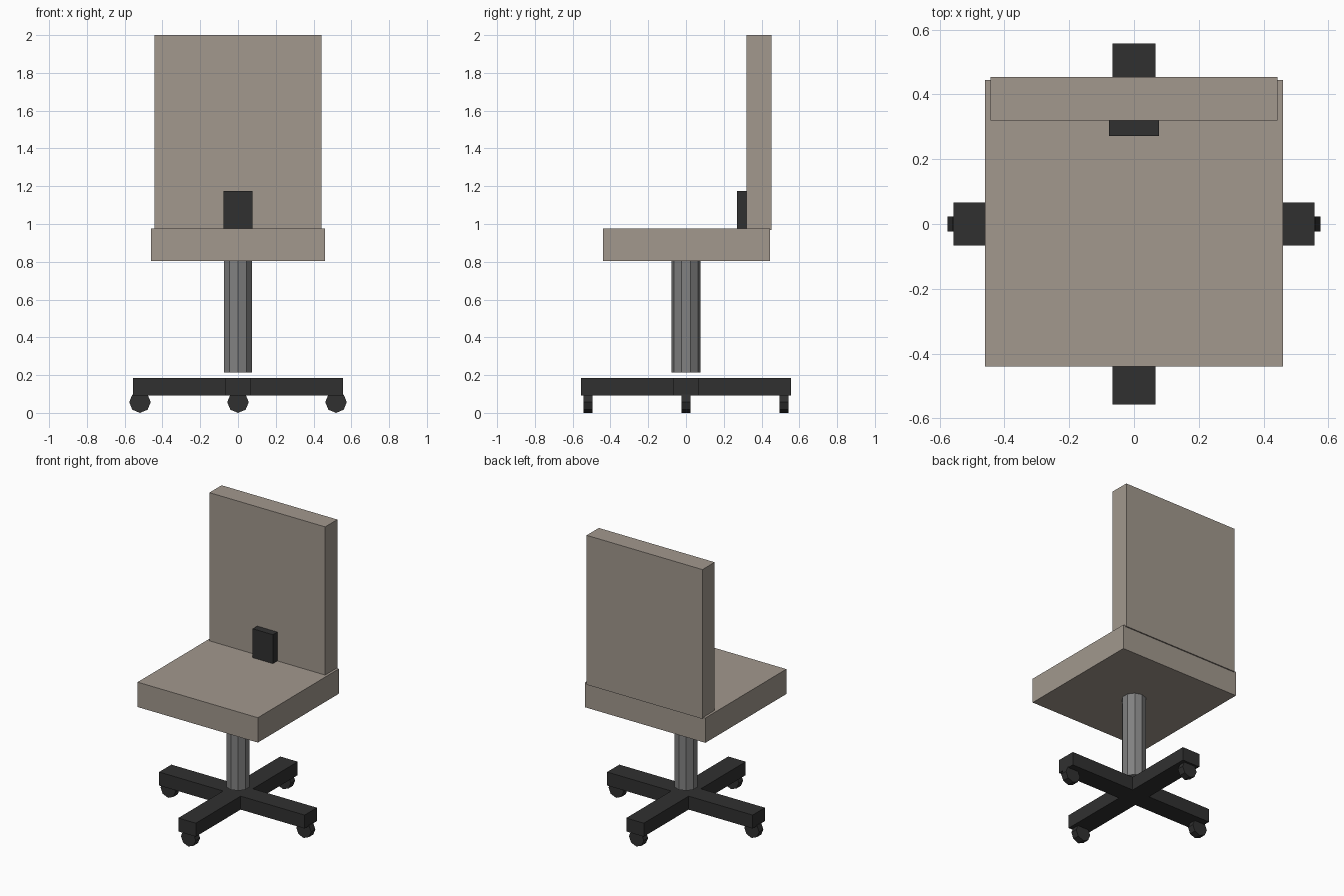
import bpy
from math import pi

if "Cube" in bpy.data.objects:
    bpy.data.objects.remove(bpy.data.objects["Cube"])


def material(name, rgb):
    m = bpy.data.materials.new(name)
    m.diffuse_color = (*rgb, 1)
    m.use_nodes = True
    m.node_tree.nodes["Principled BSDF"].inputs["Base Color"].default_value = m.diffuse_color
    return m


fabric = material("fabric", (0.36, 0.315, 0.27))
plastic = material("dark_plastic", (0.03, 0.03, 0.03))
metal = material("metal", (0.22, 0.22, 0.22))


def box(name, lo, hi, mat):
    bpy.ops.mesh.primitive_cube_add(size=1)
    o = bpy.context.object
    o.name = name
    o.location = [(a + b) / 2 for a, b in zip(lo, hi)]
    o.scale = [b - a for a, b in zip(lo, hi)]
    o.data.materials.append(mat)
    return o


def cylinder(name, sides, radius, depth, loc, mat, rot=(0, 0, 0)):
    bpy.ops.mesh.primitive_cylinder_add(vertices=sides, radius=radius, depth=depth,
                                        location=loc, rotation=rot)
    o = bpy.context.object
    o.name = name
    o.data.materials.append(mat)
    return o


# Cushions
box("seat", (-0.46, -0.44, 0.803), (0.46, 0.445, 0.975), fabric)
box("backrest", (-0.443, 0.32, 0.967), (0.443, 0.453, 2.0), fabric)

# Bracket joining the seat and backrest
box("back_bracket", (-0.077, 0.271, 0.96), (0.077, 0.335, 1.175), plastic)

# Ten-sided post, floating slightly above the base
cylinder("post", 10, 0.077, 0.595, (0, 0, 0.5125), metal)

# Cross-shaped base
box("base_bar_side", (-0.557, -0.067, 0.092), (0.557, 0.067, 0.185), plastic)
box("base_bar_front", (-0.067, -0.557, 0.092), (0.067, 0.557, 0.185), plastic)

# Wheels, all rolling along x
for name, x, y in (("left", -0.519, 0), ("right", 0.519, 0),
                   ("front", 0, -0.519), ("back", 0, 0.519)):
    cylinder(name + "_wheel", 8, 0.057, 0.047, (x, y, 0.057), plastic, (pi / 2, 0, 0))
